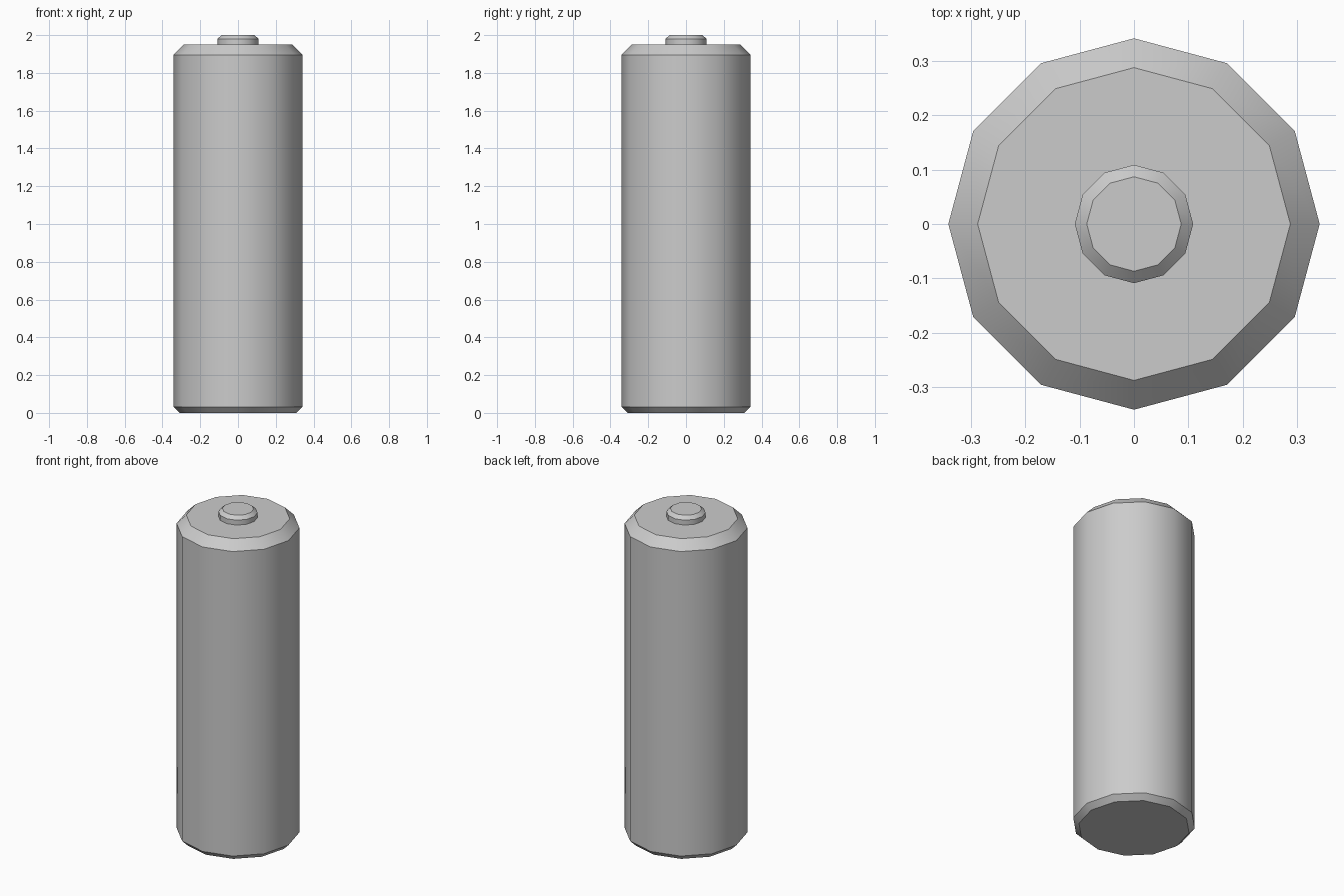
import bpy
import bmesh
from math import cos, sin, tau, radians

SIDES = 12

cube = bpy.data.objects.get("Cube")
if cube:
    bpy.data.objects.remove(cube, do_unlink=True)

# One plain grey for the whole model
grey = bpy.data.materials.new("light_grey")
grey.use_nodes = True
colour = (0.6, 0.6, 0.6, 1)
grey.diffuse_color = colour
grey.node_tree.nodes["Principled BSDF"].inputs["Base Color"].default_value = colour


def lathe(name, profile):
    """Turn a (radius, height) profile into a closed, faceted solid."""
    bm = bmesh.new()
    rings = [[bm.verts.new((r * cos(tau * i / SIDES), r * sin(tau * i / SIDES), z))
              for i in range(SIDES)] for r, z in profile]
    for low, high in zip(rings, rings[1:]):
        for i in range(SIDES):
            j = (i + 1) % SIDES
            bm.faces.new((low[i], low[j], high[j], high[i]))
    bm.faces.new(rings[0][::-1])
    bm.faces.new(rings[-1])
    mesh = bpy.data.meshes.new(name)
    bm.to_mesh(mesh)
    bm.free()
    mesh.materials.append(grey)
    obj = bpy.data.objects.new(name, mesh)
    bpy.context.collection.objects.link(obj)
    # Smooth around the sides, crisp at the bevels
    bpy.ops.object.select_all(action="DESELECT")
    obj.select_set(True)
    bpy.context.view_layer.objects.active = obj
    bpy.ops.object.shade_smooth_by_angle(angle=radians(35))
    return obj


# Main cylinder with bevelled base and shoulder
lathe("battery_body", [(0.31, 0), (0.342, 0.032), (0.342, 1.896), (0.288, 1.95)])

# Raised contact on top
lathe("top_terminal", [(0.109, 1.95), (0.109, 1.98), (0.087, 2.0)])
